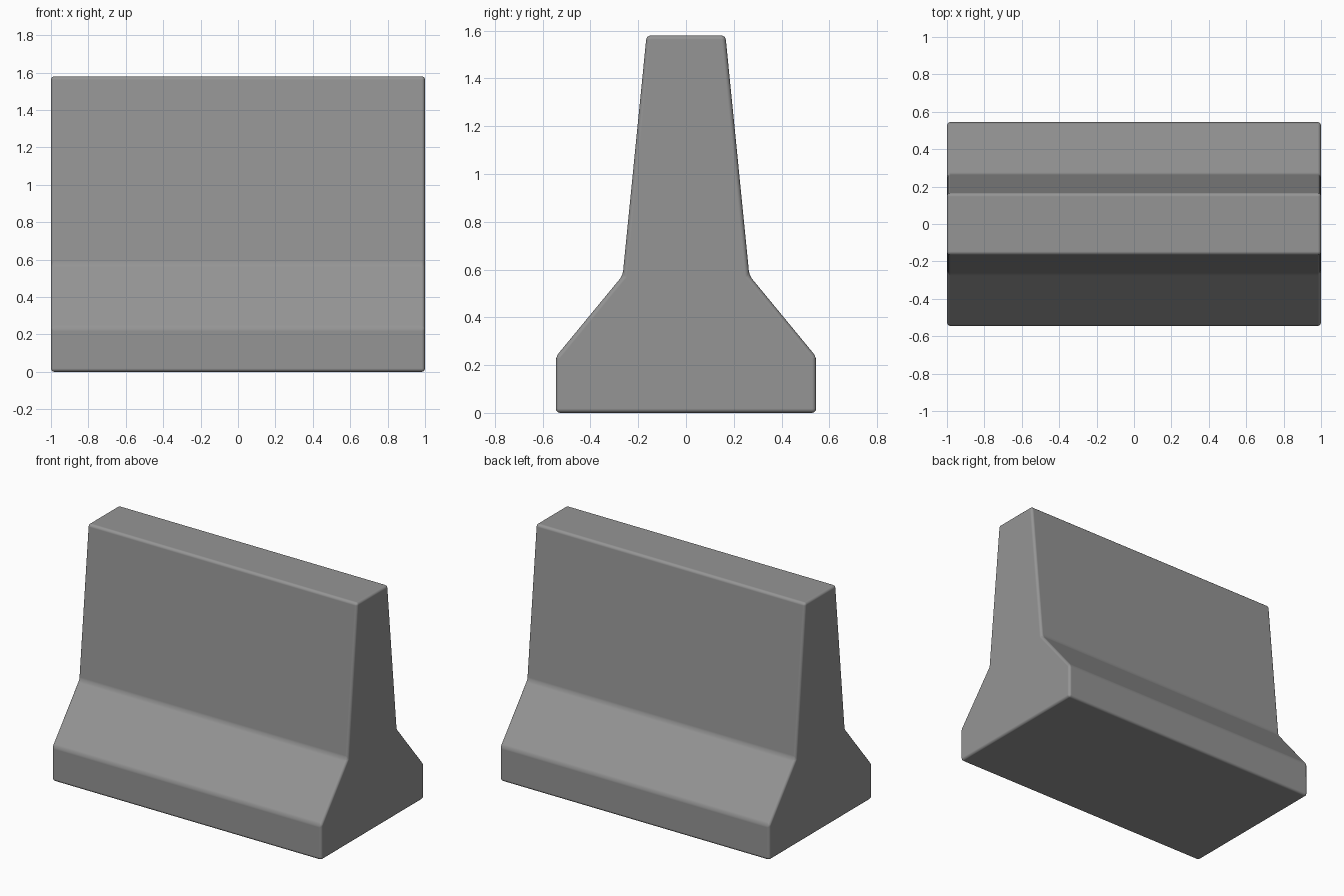
import bpy
import bmesh
import math

default_cube = bpy.data.objects.get("Cube")
if default_cube:
    bpy.data.objects.remove(default_cube, do_unlink=True)

# Concrete colour
concrete = bpy.data.materials.new("concrete_grey")
concrete.use_nodes = True
grey = (0.3, 0.3, 0.3, 1)
concrete.diffuse_color = grey
shader = next(n for n in concrete.node_tree.nodes if n.type == "BSDF_PRINCIPLED")
shader.inputs["Base Color"].default_value = grey
shader.inputs["Roughness"].default_value = 0.8

# Half cross-section (y, z), mirrored to close the barrier outline
half = [(0.545, 0), (0.545, 0.235), (0.265, 0.575), (0.165, 1.58)]
outline = half + [(-y, z) for y, z in reversed(half)]

# Extrude the outline along the barrier's length
bm = bmesh.new()
end = bm.faces.new([bm.verts.new((-1, y, z)) for y, z in outline])
extruded = bmesh.ops.extrude_face_region(bm, geom=[end])["geom"]
bmesh.ops.translate(bm, vec=(2, 0, 0),
                    verts=[v for v in extruded if isinstance(v, bmesh.types.BMVert)])
bmesh.ops.recalc_face_normals(bm, faces=bm.faces)
mesh = bpy.data.meshes.new("barrier_body")
bm.to_mesh(mesh)
bm.free()
mesh.materials.append(concrete)

barrier = bpy.data.objects.new("barrier_body", mesh)
bpy.context.collection.objects.link(barrier)
bpy.context.view_layer.objects.active = barrier
barrier.select_set(True)
bpy.ops.object.shade_smooth()

# Softly rounded edges with flat main faces
bevel = barrier.modifiers.new("rounded_edges", "BEVEL")
bevel.width = 0.018
bevel.segments = 3
bevel.limit_method = "ANGLE"
bevel.angle_limit = math.radians(20)
bevel.harden_normals = True
